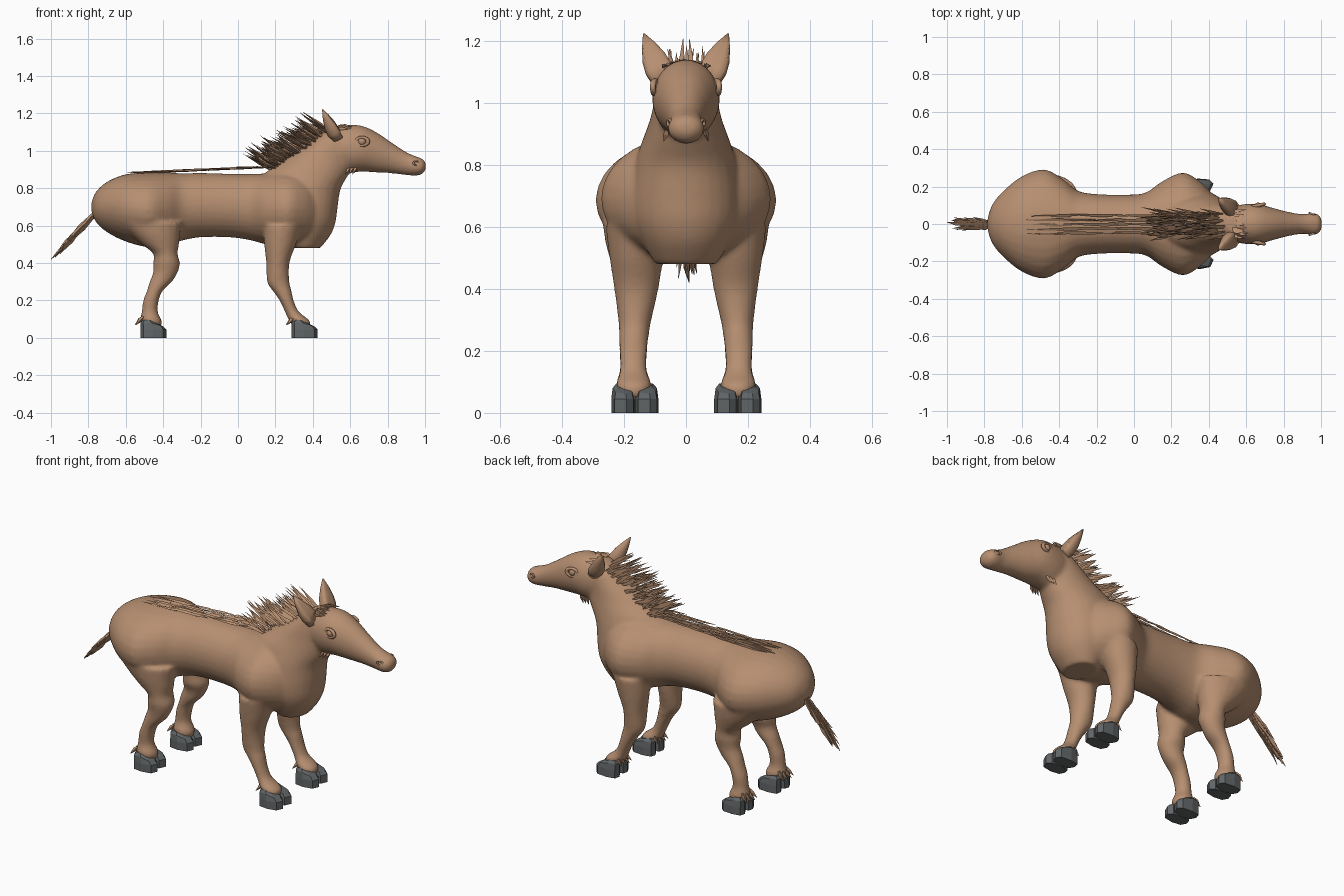
import bpy, bmesh, math, random
from mathutils import Vector, Matrix

random.seed(4)
rnd = random.uniform
if "Cube" in bpy.data.objects:
    bpy.data.objects.remove(bpy.data.objects["Cube"])


def material(name, rgb):
    m = bpy.data.materials.new(name)
    m.use_nodes = True
    m.diffuse_color = (*rgb, 1)
    m.node_tree.nodes["Principled BSDF"].inputs["Base Color"].default_value = (*rgb, 1)
    return m


HIDE = material("brown hide", (0.47, 0.275, 0.165))
HOOF = material("grey hoof", (0.12, 0.13, 0.135))


def finish(bm, name, mat, smooth=False):
    bmesh.ops.recalc_face_normals(bm, faces=bm.faces)
    for f in bm.faces:
        f.smooth = smooth
    me = bpy.data.meshes.new(name)
    bm.to_mesh(me)
    bm.free()
    me.materials.append(mat)
    ob = bpy.data.objects.new(name, me)
    bpy.context.collection.objects.link(ob)
    return ob


def bridge(bm, rings):
    n = len(rings[0])
    for a, b in zip(rings, rings[1:]):
        for i in range(n):
            j = (i + 1) % n
            bm.faces.new((a[i], a[j], b[j], b[i]))
    bm.faces.new(rings[0][::-1])
    bm.faces.new(rings[-1])


def smooth_path(rows, steps=4):
    # Catmull-Rom interpolation through the stations
    rows = [Vector(r) for r in rows]
    out = []
    for i in range(len(rows) - 1):
        p, a, b = rows[max(i - 1, 0)], rows[i], rows[i + 1]
        q = rows[min(i + 2, len(rows) - 1)]
        for s in range(steps):
            t = s / steps
            out.append(0.5 * (2 * a + (b - p) * t + (2 * p - 5 * a + 4 * b - q) * t * t
                              + (3 * a - p - 3 * b + q) * t ** 3))
    return out + [rows[-1]]


def loft(bm, axis, rows, sides=28):
    # each station: position along axis, centre on the other two axes, two radii
    rings = []
    for t, a, b, ra, rb in smooth_path(rows):
        ring = []
        for k in range(sides):
            w = math.tau * k / sides
            u, v = a + max(ra, .004) * math.cos(w), b + max(rb, .004) * math.sin(w)
            ring.append(bm.verts.new((t, u, v) if axis == "x" else (u, v, t)))
        rings.append(ring)
    bridge(bm, rings)


def strand(bm, root, step, width):
    # lance-shaped hair clump
    root, step = Vector(root), Vector(step)
    rot = step.to_track_quat("Z", "Y")
    rings = []
    for f, w in ((0, .5), (.4, 1), (1, .08)):
        rings.append([bm.verts.new(root + step * f + rot @ Vector(
            (width * w * math.cos(k * 2.094), width * w * math.sin(k * 2.094), 0)))
            for k in range(3)])
    bridge(bm, rings)


# Body: trunk, neck, head and legs fused into one skin
body = bmesh.new()
loft(body, "x", [
    (-.785, 0, .70, .02, .02), (-.76, 0, .70, .10, .08), (-.70, 0, .70, .175, .135),
    (-.60, 0, .695, .255, .18), (-.48, 0, .685, .292, .20), (-.38, 0, .69, .24, .195),
    (-.30, 0, .70, .178, .18), (-.20, 0, .71, .16, .172), (-.05, 0, .708, .157, .17),
    (.06, 0, .70, .167, .177), (.15, 0, .69, .228, .19), (.26, 0, .69, .275, .205),
    (.35, 0, .69, .23, .19), (.42, 0, .68, .16, .16), (.49, 0, .67, .08, .10)])
loft(body, "z", [
    (.48, .36, 0, .08, .10), (.55, .36, 0, .135, .14), (.62, .355, 0, .167, .17),
    (.70, .355, 0, .178, .175), (.80, .345, 0, .205, .165), (.88, .37, 0, .225, .14),
    (.95, .435, 0, .185, .115), (1.02, .49, 0, .14, .10), (1.08, .53, 0, .10, .085),
    (1.125, .55, 0, .05, .05)])
loft(body, "x", [
    (.48, 0, 1.02, .06, .07), (.52, 0, 1.015, .09, .105), (.58, 0, 1.01, .105, .128),
    (.66, 0, 1.012, .108, .123), (.74, 0, .992, .087, .108), (.82, 0, .963, .066, .083),
    (.90, 0, .932, .053, .062), (.96, 0, .918, .06, .05), (.99, 0, .918, .048, .038),
    (1.005, 0, .918, .02, .015)])
front_leg = [
    (.60, .24, .16, .10, .10), (.50, .225, .16, .085, .087), (.40, .213, .16, .062, .072),
    (.30, .215, .165, .06, .054), (.25, .237, .168, .05, .049), (.20, .26, .17, .038, .046),
    (.14, .288, .17, .038, .043), (.09, .33, .168, .056, .058), (.05, .345, .168, .04, .04)]
hind_leg = [
    (.62, -.47, .16, .17, .11), (.55, -.44, .16, .13, .10), (.50, -.415, .16, .10, .087),
    (.45, -.388, .16, .065, .074), (.40, -.382, .16, .072, .072), (.35, -.388, .165, .066, .057),
    (.30, -.413, .165, .06, .054), (.25, -.446, .168, .042, .049), (.20, -.465, .17, .042, .046),
    (.14, -.472, .17, .043, .043), (.09, -.465, .168, .058, .058), (.05, -.455, .168, .04, .04)]
for side in (-1, 1):
    for leg in (front_leg, hind_leg):
        loft(body, "z", [(z, x, side * y, rx, ry) for z, x, y, rx, ry in leg], 20)
skin = finish(body, "body", HIDE, True)
fuse = skin.modifiers.new("fuse", "REMESH")
fuse.mode = "VOXEL"
fuse.voxel_size = 0.01
fuse.use_smooth_shade = True
relax = skin.modifiers.new("relax", "SMOOTH")
relax.factor = 0.5
relax.iterations = 10

# Cloven hooves: two faceted claws each, with tufts behind the fetlock
claw = [(.072, .012), (.05, .034), (-.01, .039), (-.058, .03), (-.066, 0),
        (-.05, -.03), (.0, -.037), (.055, -.026)]
tufts = bmesh.new()
for side, s_name in ((-1, "right"), (1, "left")):
    for cx, l_name in ((.353, "front"), (-.455, "hind")):
        hoof = bmesh.new()
        for off in (-.038, .038):
            rings = []
            for z, k, shift in ((0, 1, 0), (.045, 1, 0), (.08, .88, -.008), (.095, .55, -.018)):
                rings.append([hoof.verts.new((cx + shift + u * k, side * .166 + off + v * k,
                                              z - max(0, u) * .25 * (z > .05)))
                              for u, v in claw])
            bridge(hoof, rings)
        finish(hoof, f"{l_name}_{s_name}_hoof", HOOF)
        for dy in (-.035, -.012, .012, .035):
            strand(tufts, (cx - .05, side * .168 + dy, .115),
                   (-.05 + abs(dy) * .3, dy * .3, -.045), .013)
finish(tufts, "fetlock_tufts", HIDE)

# Ears: swept cones with a cupped front
for side, s_name in ((-1, "right"), (1, "left")):
    ear = bmesh.new()
    rings = []
    root, tip = Vector((.53, side * .078, 1.085)), Vector((.452, side * .136, 1.222))
    rot = (tip - root).to_track_quat("Z", "Y")
    for f, r in ((-.1, .038), (.15, .046), (.4, .041), (.7, .025), (1, .003)):
        ring = []
        for k in range(12):
            w = math.tau * k / 12
            p = rot @ Vector((r * math.cos(w), r * math.sin(w), 0))
            if p.x > .6 * r:
                p.x *= .45
            ring.append(ear.verts.new(root.lerp(tip, f) + p))
        rings.append(ring)
    bridge(ear, rings)
    finish(ear, f"{s_name}_ear", HIDE, True)

    # Eye: ball with a folded lid ring
    eye = bmesh.new()
    bmesh.ops.create_uvsphere(eye, u_segments=14, v_segments=8, radius=.022,
                              matrix=Matrix.Translation((.663, side * .093, 1.05)))
    finish(eye, f"{s_name}_eye", HIDE, True)
    for part, at, big, small, tilt in (("eyelid", (.663, .1, 1.05), .028, .01, .2),
                                       ("nostril", (.952, .054, .935), .013, .005, .35)):
        bpy.ops.mesh.primitive_torus_add(
            location=(at[0], side * at[1], at[2]), major_segments=16, minor_segments=6,
            major_radius=big, minor_radius=small,
            rotation=(math.pi / 2, 0, -side * -tilt if part == "eyelid" else -side * tilt))
        ring = bpy.context.object
        ring.name = f"{s_name}_{part}"
        ring.scale = (1.15, .8, 1)
        ring.data.materials.append(HIDE)
        bpy.ops.object.shade_smooth()


# Neck mane: backswept clumps along the crest
mane = bmesh.new()
for i in range(120):
    x = rnd(.17, .50)
    y = rnd(-.06, .06)
    z = .90 + (x - .15) * .6 - abs(y) * .4
    k = rnd(.75, 1.15)
    strand(mane, (x, y, z), (-.135 * k, y * .3 + rnd(-.02, .02), rnd(.05, .105) * k), rnd(.006, .012))
finish(mane, "mane", HIDE)

# Dorsal stripe of long low hair
dorsal = bmesh.new()
for i in range(110):
    x = rnd(-.45, .20)
    y = -.048 + .0235 * (i % 5) + rnd(-.005, .005)
    strand(dorsal, (x, y, .905 + x * .045), (-rnd(.10, .16), rnd(-.006, .006), rnd(-.006, .004)), .006)
finish(dorsal, "dorsal_hair", HIDE)

# Forelock between the ears
forelock = bmesh.new()
for i in range(26):
    y = rnd(-.07, .07)
    strand(forelock, (rnd(.52, .57), y, 1.135 - abs(y) * .25),
           (rnd(.03, .07), rnd(-.02, .02), rnd(-.006, .006)), rnd(.007, .011))
finish(forelock, "forelock", HIDE)

# Tail: slim dock ending in a frayed brush
tail = bmesh.new()
for i in range(34):
    y = rnd(-.018, .018)
    f = rnd(0, .55)
    k = rnd(.38, .5)
    strand(tail, (-.755 - .22 * f, y, .68 - .235 * f + rnd(-.01, .01)),
           (-.22 * k, y * .8 + rnd(-.015, .015), -.24 * k + rnd(-.02, .01)), rnd(.008, .016))
strand(tail, (-.75, 0, .68), (-.21, 0, -.22), .024)
strand(tail, (-.92, 0, .50), (-.08, .01, -.08), .012)
finish(tail, "tail", HIDE)

# Small jaw whiskers
whiskers = bmesh.new()
for side in (-1, 1):
    for dx in (0, .018, .036):
        strand(whiskers, (.60 + dx, side * .06, .915), (-.025, side * .012, -.04), .01)
finish(whiskers, "jaw_whiskers", HIDE)
